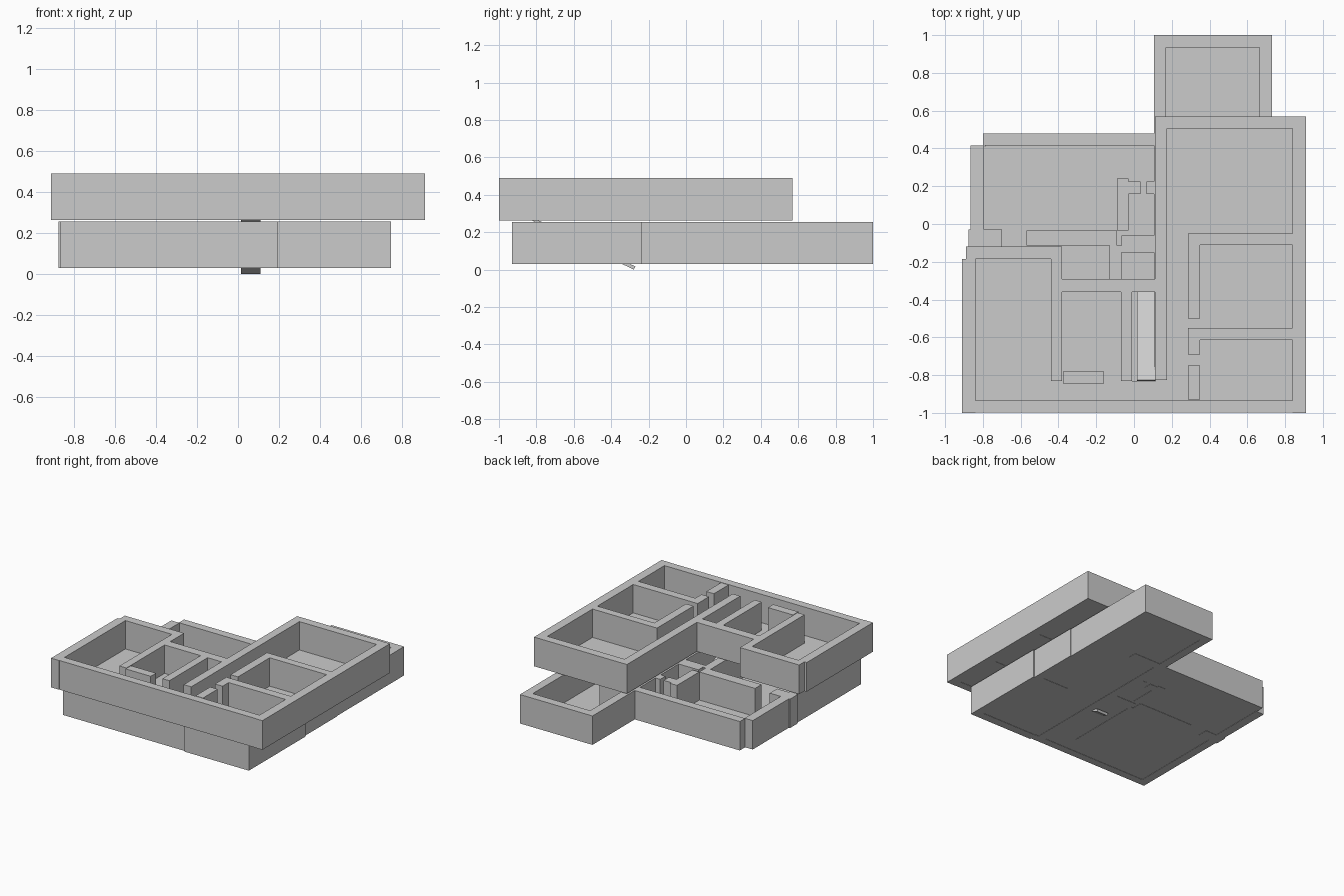
import bpy, bmesh
from mathutils import Matrix, Vector


def boxes(name, rects, z0, z1):
    """One object made of upright boxes; each rect is (x0, x1, y0, y1)."""
    bm = bmesh.new()
    for x0, x1, y0, y1 in rects:
        m = Matrix.Translation(((x0 + x1) / 2, (y0 + y1) / 2, (z0 + z1) / 2))
        m = m @ Matrix.Diagonal((x1 - x0, y1 - y0, z1 - z0, 1))
        bmesh.ops.create_cube(bm, size=1, matrix=m)
    return finish(name, bm)


def finish(name, bm):
    me = bpy.data.meshes.new(name)
    bm.to_mesh(me)
    bm.free()
    ob = bpy.data.objects.new(name, me)
    bpy.context.collection.objects.link(ob)
    return ob


LOW, LOW_TOP = 0.03, 0.255
UP, UP_TOP = 0.263, 0.49

# Lower storey: outer walls
boxes("lower_outer_walls", [
    (-0.80, 0.19, -0.92, -0.86),      # front, left part
    (0.19, 0.72, -0.93, -0.865),      # front, right part
    (-0.865, -0.80, -0.92, -0.12),    # left
    (-0.865, -0.795, -0.03, 0.415),
    (-0.80, 0.11, 0.415, 0.48),       # back left
    (0.68, 0.745, -0.93, -0.235),     # right, front part
    (0.67, 0.735, -0.235, 0.17),      # right, middle part
    (0.665, 0.73, 0.17, 1.0),         # right, back part
    (0.105, 0.17, 0.16, 1.0),         # back room left
    (0.17, 0.665, 0.935, 1.0),        # back room end
], LOW, LOW_TOP)

# Lower storey: partitions
boxes("lower_partitions", [
    (-0.875, -0.70, -0.12, -0.03),
    (-0.57, -0.09, -0.115, -0.035),
    (-0.13, -0.065, -0.73, -0.115),
    (-0.09, -0.03, -0.035, 0.24),     # closet
    (-0.03, 0.035, 0.16, 0.225),
    (0.065, 0.105, 0.16, 0.225),
    (-0.065, 0.105, -0.15, -0.06),
    (0.105, 0.17, -0.86, 0.16),       # central wall
    (0.45, 0.68, -0.27, -0.205),
    (0.17, 0.40, 0.425, 0.49),
], LOW, LOW_TOP)

boxes("lower_floor", [
    (-0.86, 0.72, -0.91, 0.41),
    (-0.79, 0.72, 0.41, 0.475),
    (0.11, 0.72, 0.475, 0.99),
], LOW + 0.002, LOW + 0.006)

# Upper storey: outer walls
boxes("upper_outer_walls", [
    (-0.845, 0.84, -0.998, -0.935),   # front
    (-0.91, -0.84, -1.0, -0.185),     # left
    (-0.89, -0.42, -0.185, -0.12),    # back left
    (-0.44, -0.38, -0.83, -0.185),
    (-0.42, -0.38, -0.185, -0.12),
    (-0.38, 0.11, -0.36, -0.29),      # recessed back
    (0.11, 0.175, -0.825, 0.505),     # central wall
    (0.11, 0.91, 0.505, 0.57),        # back right
    (0.84, 0.91, -1.0, 0.505),        # right
], UP, UP_TOP)

# Upper storey: partitions
boxes("upper_partitions", [
    (-0.375, -0.16, -0.845, -0.78),
    (-0.07, -0.01, -0.83, -0.36),
    (0.285, 0.35, -0.50, -0.11),
    (0.285, 0.84, -0.11, -0.05),
    (0.285, 0.84, -0.615, -0.55),
    (0.285, 0.35, -0.69, -0.615),
    (0.285, 0.35, -0.93, -0.75),
], UP, UP_TOP)

# Upper floor, left open above the ramp
boxes("upper_floor", [
    (-0.90, -0.01, -0.99, -0.30),
    (-0.88, -0.385, -0.30, -0.13),
    (-0.01, 0.115, -0.99, -0.83),
    (-0.01, 0.115, -0.36, -0.30),
    (0.115, 0.90, -0.99, 0.56),
], UP + 0.002, UP + 0.006)

# Sloping stair ramp between the storeys
bm = bmesh.new()
ends = [(-0.83, 0.265), (-0.825, 0.28), (-0.27, 0.016), (-0.28, 0.0)]
face = bm.faces.new([bm.verts.new((0.015, y, z)) for y, z in ends])
ext = bmesh.ops.extrude_face_region(bm, geom=[face])
bmesh.ops.translate(bm, vec=Vector((0.095, 0, 0)),
                    verts=[v for v in ext["geom"] if isinstance(v, bmesh.types.BMVert)])
bmesh.ops.recalc_face_normals(bm, faces=bm.faces)
finish("stair_ramp", bm)
